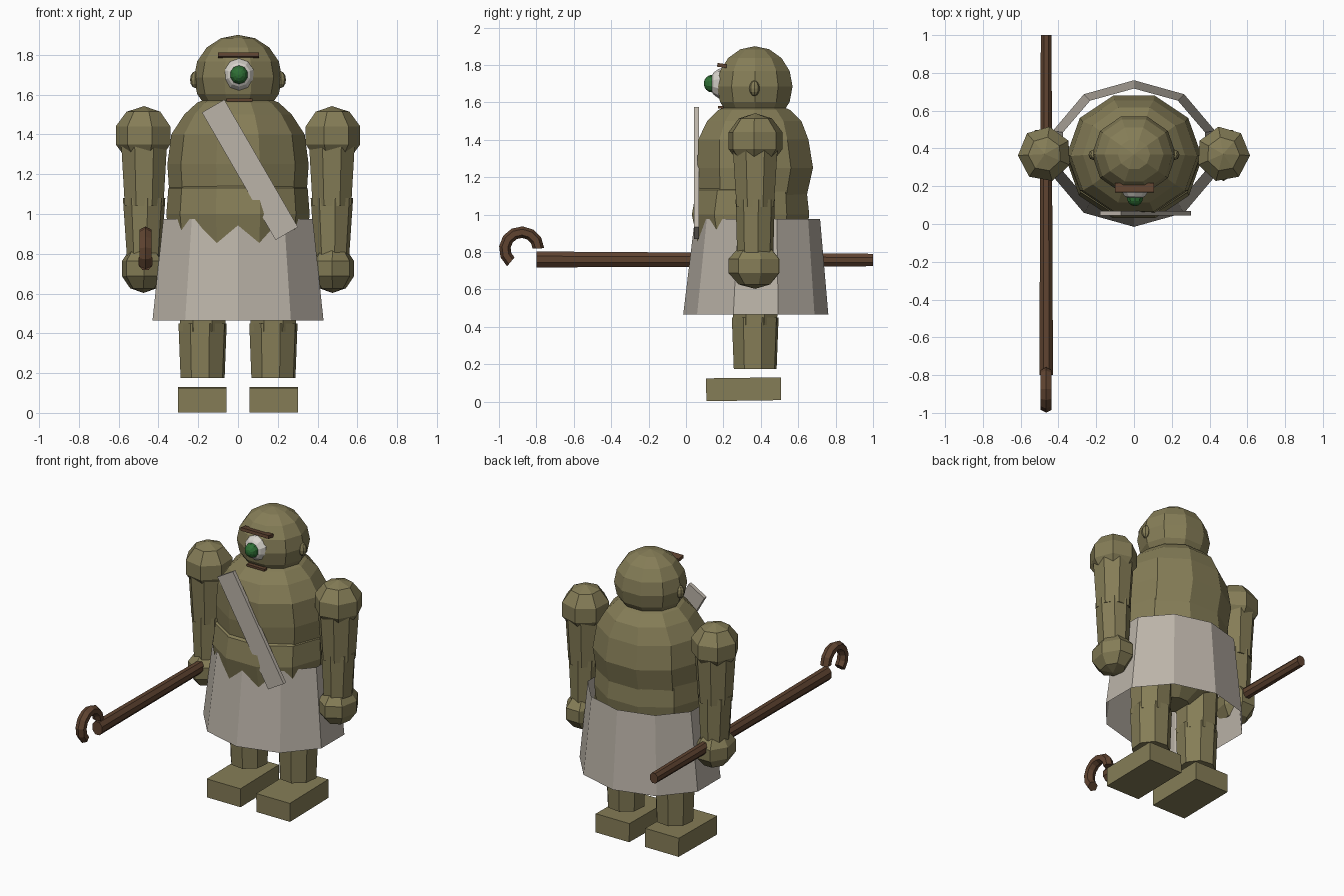
import bpy, bmesh, math
from mathutils import Matrix, Vector

if "Cube" in bpy.data.objects:
    bpy.data.objects.remove(bpy.data.objects["Cube"])

CY = 0.37  # depth of the body's centre line


def material(name, rgb):
    m = bpy.data.materials.new(name)
    m.use_nodes = True
    m.diffuse_color = (*rgb, 1)
    m.node_tree.nodes["Principled BSDF"].inputs["Base Color"].default_value = (*rgb, 1)
    return m


SKIN = material("olive skin", (0.235, 0.205, 0.095))
CLOTH = material("pale cloth", (0.50, 0.455, 0.395))
WOOD = material("brown wood", (0.115, 0.057, 0.03))
WHITE = material("eye white", (0.68, 0.65, 0.60))
GREEN = material("iris green", (0.028, 0.16, 0.035))


def finish(name, bm, mat):
    bmesh.ops.recalc_face_normals(bm, faces=bm.faces)
    mesh = bpy.data.meshes.new(name)
    bm.to_mesh(mesh)
    bm.free()
    mesh.materials.append(mat)
    ob = bpy.data.objects.new(name, mesh)
    bpy.context.collection.objects.link(ob)
    return ob


def skin_rings(name, rings, mat, cap=True, closed=True):
    """Join point rings with quads, optionally capping both ends."""
    bm = bmesh.new()
    loops = [[bm.verts.new(p) for p in ring] for ring in rings]
    n = len(loops[0])
    for a, b in zip(loops, loops[1:]):
        for i in range(n):
            j = (i + 1) % n
            bm.faces.new((a[i], a[j], b[j], b[i]))
    if cap:
        bm.faces.new(loops[0])
        bm.faces.new(loops[-1])
    return finish(name, bm, mat)


def loft(name, sections, mat, x=0.0, sides=10, turn=0.5, cap=True):
    """Sections are (z, centre y, x radius, y radius); turn 0 puts a corner in front."""
    rings = []
    for z, cy, rx, ry in sections:
        angles = [(i + turn) * math.tau / sides for i in range(sides)]
        rings.append([(x + rx * math.sin(a), cy - ry * math.cos(a), z) for a in angles])
    return skin_rings(name, rings, mat, cap)


def ball(name, centre, radii, mat, sides=10, rings=8, turn=0.0, tilt=0.0):
    bm = bmesh.new()
    m = (Matrix.Translation(centre) @ Matrix.Diagonal((*radii, 1))
         @ Matrix.Rotation(tilt, 4, 'X') @ Matrix.Rotation(turn, 4, 'Z'))
    bmesh.ops.create_uvsphere(bm, u_segments=sides, v_segments=rings, radius=1, matrix=m)
    return finish(name, bm, mat)


def box(name, centre, size, mat, tilt=0.0, axis='Y'):
    bm = bmesh.new()
    m = (Matrix.Translation(centre) @ Matrix.Rotation(tilt, 4, axis)
         @ Matrix.Diagonal((*size, 1)))
    bmesh.ops.create_cube(bm, size=1, matrix=m)
    return finish(name, bm, mat)


# Torso: barrel chest over a belly roll
loft("chest", [(0.95, 0.36, 0.26, 0.23), (1.10, 0.36, 0.345, 0.30),
               (1.25, 0.37, 0.355, 0.325), (1.40, 0.36, 0.335, 0.31),
               (1.50, 0.365, 0.27, 0.265), (1.56, 0.365, 0.205, 0.20),
               (1.60, 0.365, 0.10, 0.10)], SKIN)
loft("belly", [(0.56, CY, 0.10, 0.09), (0.66, 0.36, 0.25, 0.21),
               (0.84, 0.35, 0.345, 0.30), (1.00, 0.345, 0.36, 0.33),
               (1.13, 0.35, 0.35, 0.31), (1.17, 0.35, 0.27, 0.25)], SKIN)

# Open skirt and shoulder sash
loft("skirt", [(0.465, 0.373, 0.452, 0.388), (0.975, 0.382, 0.395, 0.335)],
     CLOTH, turn=0, cap=False)
box("sash", (0.06, 0.057, 1.222), (0.13, 0.026, 0.74), CLOTH, math.radians(-30))

# Head and face
ball("head", (0, CY - 0.002, 1.685), (0.222, 0.212, 0.215), SKIN, turn=math.radians(18))
ball("eyeball", (0.005, 0.205, 1.70), (0.082, 0.08, 0.085), WHITE, tilt=math.pi / 2)
ball("iris", (0.005, 0.14, 1.70), (0.045, 0.045, 0.047), GREEN, tilt=math.pi / 2)
box("brow", (0.003, 0.192, 1.797), (0.205, 0.05, 0.02), WOOD, math.radians(-8), 'X')
box("mouth", (0.008, 0.185, 1.573), (0.13, 0.03, 0.014), WOOD)

# Paired parts
for side, s in (("left", 1), ("right", -1)):
    ball(side + "_ear", (s * 0.215, 0.366, 1.675), (0.026, 0.028, 0.042), SKIN, 8, 6)

    # Arms: shoulder, two tapered segments, fist
    ax = s * 0.472
    ball(side + "_shoulder", (ax, CY, 1.395), (0.15, 0.155, 0.147), SKIN, 7, 5,
         math.radians(10 * s))
    loft(side + "_upper_arm", [(1.04, CY, 0.105, 0.108), (1.36, CY, 0.125, 0.13)],
         SKIN, ax, 8)
    loft(side + "_forearm", [(0.76, CY, 0.086, 0.097), (1.08, CY, 0.108, 0.106)],
         SKIN, ax, 8, 0.2)
    ball(side + "_hand", (s * 0.475, CY, 0.725), (0.117, 0.15, 0.122), SKIN, 7, 5,
         math.radians(25 * s))

    # Legs and block feet
    lx = s * 0.178
    loft(side + "_thigh", [(0.41, CY, 0.122, 0.126), (0.80, CY, 0.135, 0.14)],
         SKIN, lx, 8)
    loft(side + "_shin", [(0.175, CY, 0.115, 0.119), (0.45, CY, 0.126, 0.13)],
         SKIN, lx, 8, 0.35)
    box(side + "_foot", (s * 0.18, 0.308, 0.066), (0.245, 0.40, 0.122), SKIN,
        math.radians(0.8), 'X')

# Staff: tapered shaft
SX = -0.465


def staff_ring(y, z, r, sides=8):
    angles = [(i + 0.5) * math.tau / sides for i in range(sides)]
    return [(SX + r * 0.85 * math.cos(a), y, z + r * math.sin(a)) for a in angles]


skin_rings("staff_shaft", [staff_ring(-0.8, 0.76, 0.046), staff_ring(1.0, 0.757, 0.036)], WOOD)

# Curled hook in front of the shaft
hook = []
for k in range(9):
    a = math.radians(2 + 228 * k / 8)
    out = Vector((0, math.cos(a), math.sin(a)))
    ring = []
    for i in range(6):
        b = i * math.tau / 6
        reach = 0.09 + 0.031 * math.cos(b)
        ring.append(Vector((SX + 0.034 * math.sin(b), -0.879, 0.816)) + out * reach)
    hook.append(ring)
skin_rings("staff_hook", hook, WOOD)
